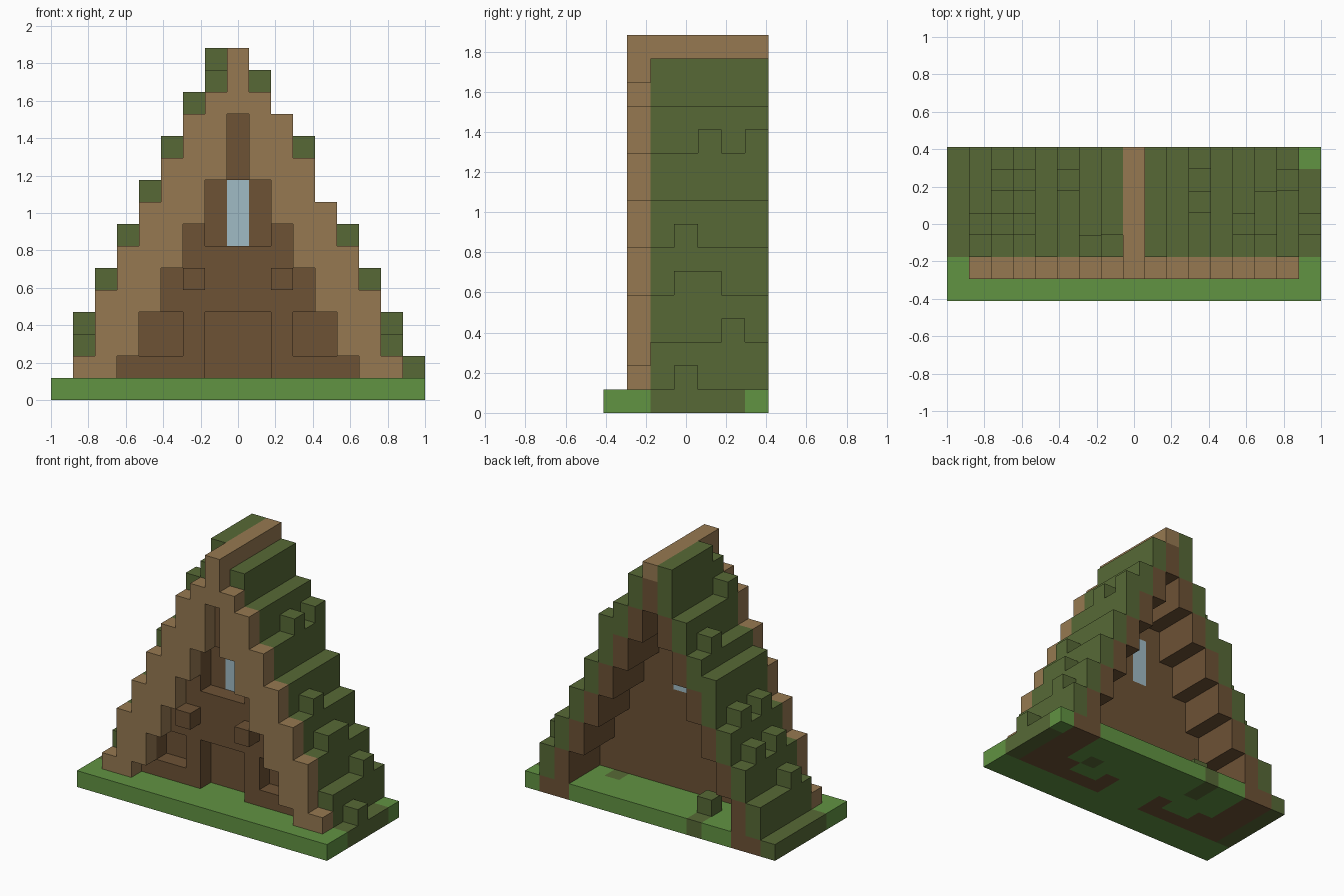
import bpy
import bmesh
from mathutils import Vector

cube = bpy.data.objects.get("Cube")
if cube:
    bpy.data.objects.remove(cube)

UNIT = 2 / 17          # edge length of one block
WIDE = range(-8, 9)    # block columns, left to right
ROOF_ROWS = range(2, 7)


def make_material(name, rgb):
    linear = [((c / 255 + 0.055) / 1.055) ** 2.4 for c in rgb] + [1.0]
    mat = bpy.data.materials.new(name)
    mat.use_nodes = True
    mat.diffuse_color = linear
    bsdf = next(n for n in mat.node_tree.nodes if n.type == "BSDF_PRINCIPLED")
    bsdf.inputs["Base Color"].default_value = linear
    bsdf.inputs["Roughness"].default_value = 0.9
    return mat


GRASS = make_material("grass green", (97, 147, 66))
MOSS = make_material("moss green", (87, 105, 54))
TAN = make_material("tan wood", (150, 121, 81))
BROWN = make_material("dark wood", (109, 82, 53))
GLASS = make_material("pale glass", (160, 187, 197))

owner = {}      # block position -> part name
materials = {}  # part name -> material


def fill(part, mat, columns, rows, levels):
    """Claim a box of blocks for a part, replacing what was there."""
    materials[part] = mat
    for i in columns:
        for j in rows:
            for k in levels:
                owner[i, j, k] = part


def carve(columns, rows, levels):
    for i in columns:
        for j in rows:
            for k in levels:
                owner.pop((i, j, k), None)


def roof_top(i):
    return 17 - 2 * abs(i)


# Ground slab with the footings sunk into it
fill("ground", GRASS, WIDE, range(7), [0])
for side in (-1, 1):
    fill("footings", BROWN, [6 * side, 7 * side], ROOF_ROWS, [0])
    fill("footings", BROWN, [side * i for i in range(2, 6)], [2], [0])
    fill("footings", BROWN, [2 * side, 5 * side], [3], [0])
fill("roof_eaves", MOSS, [-8], ROOF_ROWS, [0])
fill("roof_eaves", MOSS, [8], range(2, 6), [0])

# Stepped roof with timber lining beneath, and the house wall under it
for i in range(-7, 8):
    top = roof_top(i)
    if i:
        fill("roof", MOSS, [i], ROOF_ROWS, range(top - 2, top))
    if abs(i) < 7:
        fill("roof_lining", BROWN, [i], ROOF_ROWS, range(top - 4, top - 2))
    if abs(i) < 6:
        fill("house_wall", BROWN, [i], [2, 3], range(1, top - 4))

# Door, window and side niches set back into the wall
carve(range(-1, 2), [2], range(1, 4))
carve(range(-1, 2), [2], range(7, 10))
for side in (-1, 1):
    carve([3 * side, 4 * side], [2], [2, 3])
    fill("wall_brackets", BROWN, [2 * side], [1], [5])
fill("window", GLASS, [0], [3], range(7, 10))

# Front gable frame and ridge beam
for i in range(-7, 8):
    a = abs(i)
    top = {7: 2, 1: 14, 0: 16}.get(a, roof_top(i))
    bottom = 13 if a == 0 else max(1, 12 - 2 * a)
    fill("gable_frame", TAN, [i], [1], range(bottom, top))
fill("ridge_beam", TAN, [0], ROOF_ROWS, [15])

# Tufts of moss standing on the roof steps: column -> rows
tufts = {8: [3], 7: [5], 6: [3, 4], 5: [3], 3: [4, 6],
         -7: [3], -6: [3, 5], -5: [3, 5], -4: ROOF_ROWS,
         -3: [5], -2: [2], -1: range(3, 7)}
for i, rows in tufts.items():
    fill("roof_tufts", MOSS, [i], rows, [roof_top(i)])

# Moss on the floor behind the house
fill("floor_moss", MOSS, [-3], [5, 6], [0])
fill("floor_moss", MOSS, [-3], [5], [1])
fill("floor_moss", MOSS, [4], [4], [0])


def build(part):
    """Make a mesh from the outer faces of one part's blocks."""
    bm = bmesh.new()
    points = {}

    def vert(p):
        key = tuple(round(2 * c) for c in p)
        if key not in points:
            points[key] = bm.verts.new(p * UNIT)
        return points[key]

    for cell, name in owner.items():
        if name != part:
            continue
        center = Vector((cell[0], cell[1] - 3, cell[2] + 0.5))
        for axis in range(3):
            for sign in (-1, 1):
                n = Vector((0, 0, 0))
                n[axis] = sign
                if tuple(c + int(d) for c, d in zip(cell, n)) in owner:
                    continue
                u = Vector((0, 0, 0))
                u[(axis + 1) % 3] = 0.5
                v = n.cross(u)
                mid = center + n / 2
                bm.faces.new([vert(mid + p) for p in
                              (-u - v, u - v, u + v, -u + v)])
    mesh = bpy.data.meshes.new(part)
    bm.to_mesh(mesh)
    bm.free()
    mesh.materials.append(materials[part])
    obj = bpy.data.objects.new(part, mesh)
    bpy.context.scene.collection.objects.link(obj)


for part in materials:
    build(part)
